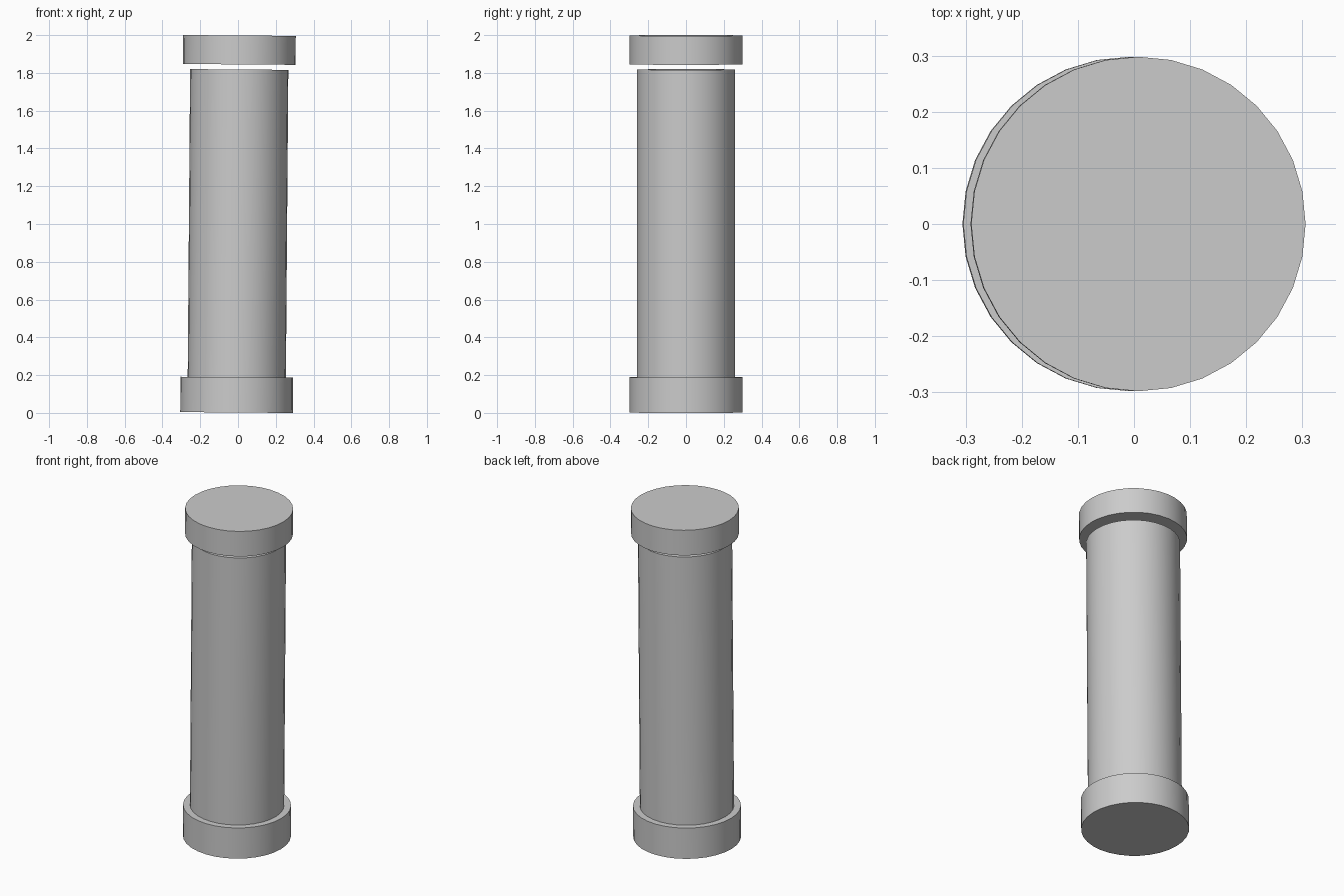
import bpy
import math
from mathutils import Matrix

if "Cube" in bpy.data.objects:
    bpy.data.objects.remove(bpy.data.objects["Cube"], do_unlink=True)

# Plain grey stone
stone = bpy.data.materials.new("stone_grey")
stone.use_nodes = True
GREY = (0.6, 0.6, 0.6, 1.0)
stone.diffuse_color = GREY
stone.node_tree.nodes["Principled BSDF"].inputs["Base Color"].default_value = GREY

# The whole column leans very slightly towards +x about its middle
LEAN = math.radians(0.45)
lean = (Matrix.Translation((0, 0, 1))
        @ Matrix.Rotation(LEAN, 4, 'Y')
        @ Matrix.Translation((0, 0, -1)))


def drum(name, radius, bottom, top):
    """Round column section between two heights."""
    bpy.ops.mesh.primitive_cylinder_add(
        vertices=32, radius=radius, depth=top - bottom)
    part = bpy.context.object
    part.name = name
    # 32 sides with a corner on the x axis, leaned with the rest
    part.data.transform(lean @ Matrix.Translation((0, 0, (top + bottom) / 2)))
    part.data.materials.append(stone)
    bpy.ops.object.shade_smooth_by_angle(angle=math.radians(30))
    return part


drum("column_base", 0.298, 0.002, 0.189)
drum("column_shaft", 0.26, 0.18, 1.818)
# The capital floats just above the shaft
drum("column_capital", 0.298, 1.845, 1.998)
